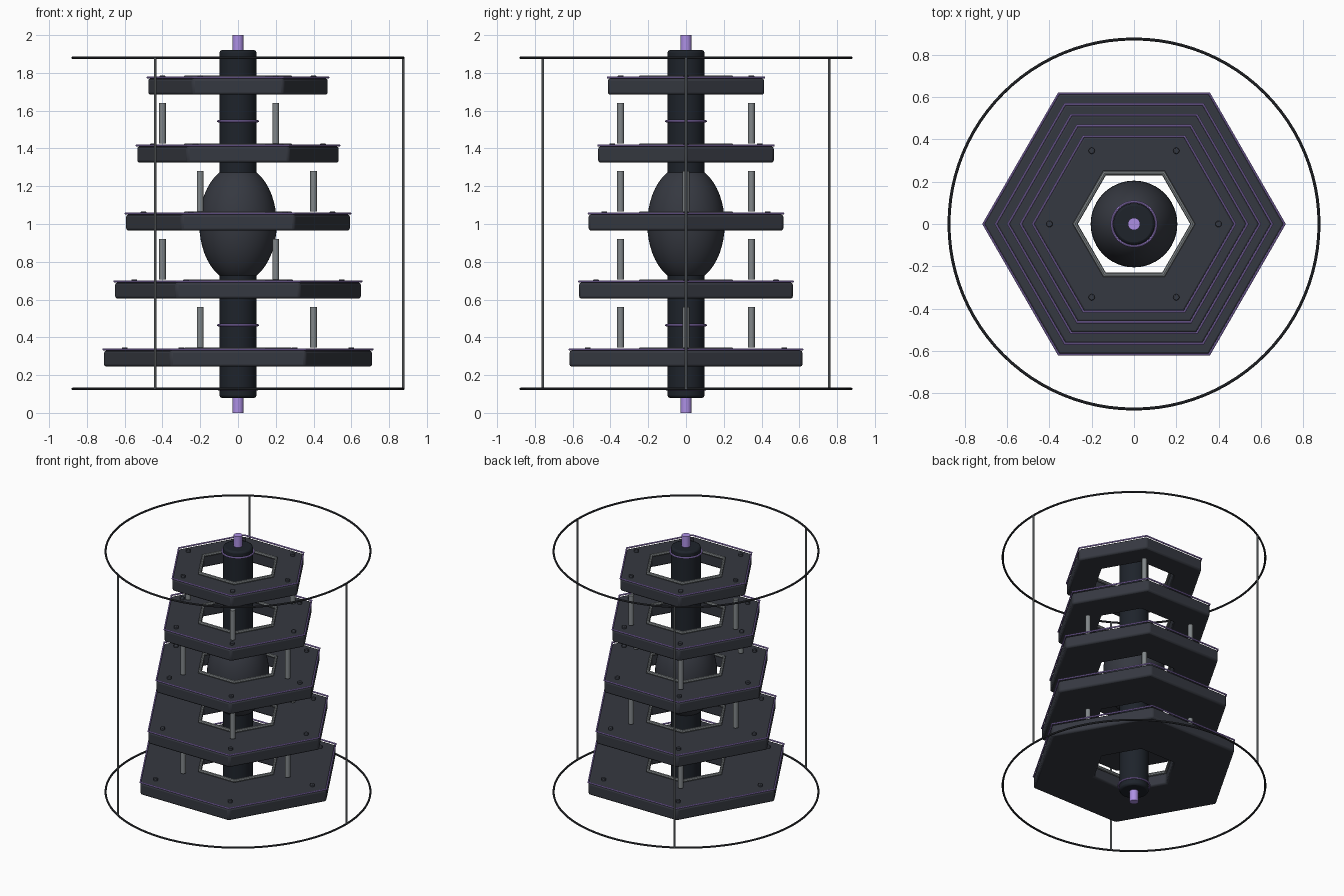
import bpy, bmesh
from math import pi, sin, cos, radians

if "Cube" in bpy.data.objects:
    bpy.data.objects.remove(bpy.data.objects["Cube"])


def material(name, rgb):
    m = bpy.data.materials.new(name)
    m.diffuse_color = (*rgb, 1)
    m.use_nodes = True
    m.node_tree.nodes["Principled BSDF"].inputs["Base Color"].default_value = m.diffuse_color
    return m


PLATE = material("slate", (0.036, 0.040, 0.052))
CORE = material("dark_slate", (0.013, 0.017, 0.024))
LILAC = material("lilac", (0.42, 0.28, 0.78))
STEEL = material("steel", (0.22, 0.24, 0.25))
WIRE = material("wire", (0.03, 0.033, 0.04))


def finish(o, name, mat, bevel=0, smooth=True):
    o.name = name
    o.data.materials.append(mat)
    if smooth:
        bpy.ops.object.select_all(action='DESELECT')
        o.select_set(True)
        bpy.context.view_layer.objects.active = o
        bpy.ops.object.shade_smooth_by_angle(angle=radians(35))
    if bevel:
        b = o.modifiers.new("bevel", 'BEVEL')
        b.width, b.segments = bevel, 2
        b.limit_method, b.angle_limit = 'ANGLE', radians(40)
    return o


def ring(name, profile, sides, mat, bevel=0, smooth=True):
    """Sweep a closed (radius, z) profile around z."""
    bm = bmesh.new()
    loops = [[bm.verts.new((r * cos(2 * pi * i / sides), r * sin(2 * pi * i / sides), z))
              for r, z in profile] for i in range(sides)]
    n = len(profile)
    for i in range(sides):
        a, b = loops[i], loops[(i + 1) % sides]
        for j in range(n):
            k = (j + 1) % n
            bm.faces.new((a[j], b[j], b[k], a[k]))
    bmesh.ops.recalc_face_normals(bm, faces=bm.faces)
    me = bpy.data.meshes.new(name)
    bm.to_mesh(me)
    bm.free()
    o = bpy.data.objects.new(name, me)
    bpy.context.collection.objects.link(o)
    return finish(o, name, mat, bevel, smooth)


def tube(name, R, r, z, sides, mat, minor=8):
    prof = [(R + r * cos(2 * pi * j / minor), z + r * sin(2 * pi * j / minor)) for j in range(minor)]
    return ring(name, prof, sides, mat)


def rod(name, r, z0, z1, mat, x=0, y=0, sides=16, bevel=0):
    bpy.ops.mesh.primitive_cylinder_add(vertices=sides, radius=r, depth=z1 - z0,
                                        location=(x, y, (z0 + z1) / 2))
    return finish(bpy.context.object, name, mat, bevel)


# central column with end pins and swollen middle
rod("core_column", 0.098, 0.08, 1.92, CORE, sides=48, bevel=0.012)
rod("lower_pin", 0.029, 0, 0.1, LILAC, sides=24)
rod("upper_pin", 0.029, 1.9, 2, LILAC, sides=24)
bpy.ops.mesh.primitive_uv_sphere_add(segments=48, ring_count=24, radius=1, location=(0, 0, 1))
bpy.context.object.scale = (0.205, 0.205, 0.312)
bpy.ops.object.transform_apply(location=False, rotation=False, scale=True)
finish(bpy.context.object, "core_bulb", PLATE)
for i, z in enumerate((0.125, 0.464, 1.544, 1.88)):
    tube(f"column_band_{i}", 0.105, 0.006, z, 48, LILAC)

# five tapering hexagonal plates
for i in range(5):
    R, z0 = 0.712 - 0.0585 * i, 0.245 + 0.36 * i
    top = z0 + 0.085
    ring(f"hex_plate_{i}", [(0.28, z0), (R, z0), (R, top), (0.28, top)], 6, PLATE, 0.012)
    tube(f"plate_trim_{i}", R, 0.006, top + 0.006, 6, LILAC)
    tube(f"opening_frame_{i}", 0.278, 0.012, top + 0.005, 6, STEEL)
    for k in range(6):
        a, d = k * pi / 3, 0.6 - 0.05 * i
        rod(f"screw_{i}_{k}", 0.015, top - 0.005, top + 0.017, PLATE,
            d * cos(a), d * sin(a), 12, 0.004)
    # standoff posts alternate direction on each level
    if i < 4:
        for k in range(3):
            a = 2 * pi * k / 3 + (i % 2) * pi
            rod(f"post_{i}_{k}", 0.018, top + 0.015, top + 0.23, STEEL, 0.4 * cos(a), 0.4 * sin(a))

# outer wire cage
for name, z in (("lower_hoop", 0.127), ("upper_hoop", 1.88)):
    tube(name, 0.875, 0.007, z, 96, WIRE)
for k in range(3):
    a = 2 * pi * k / 3
    rod(f"cage_rod_{k}", 0.007, 0.127, 1.88, STEEL, 0.875 * cos(a), 0.875 * sin(a), 10)
